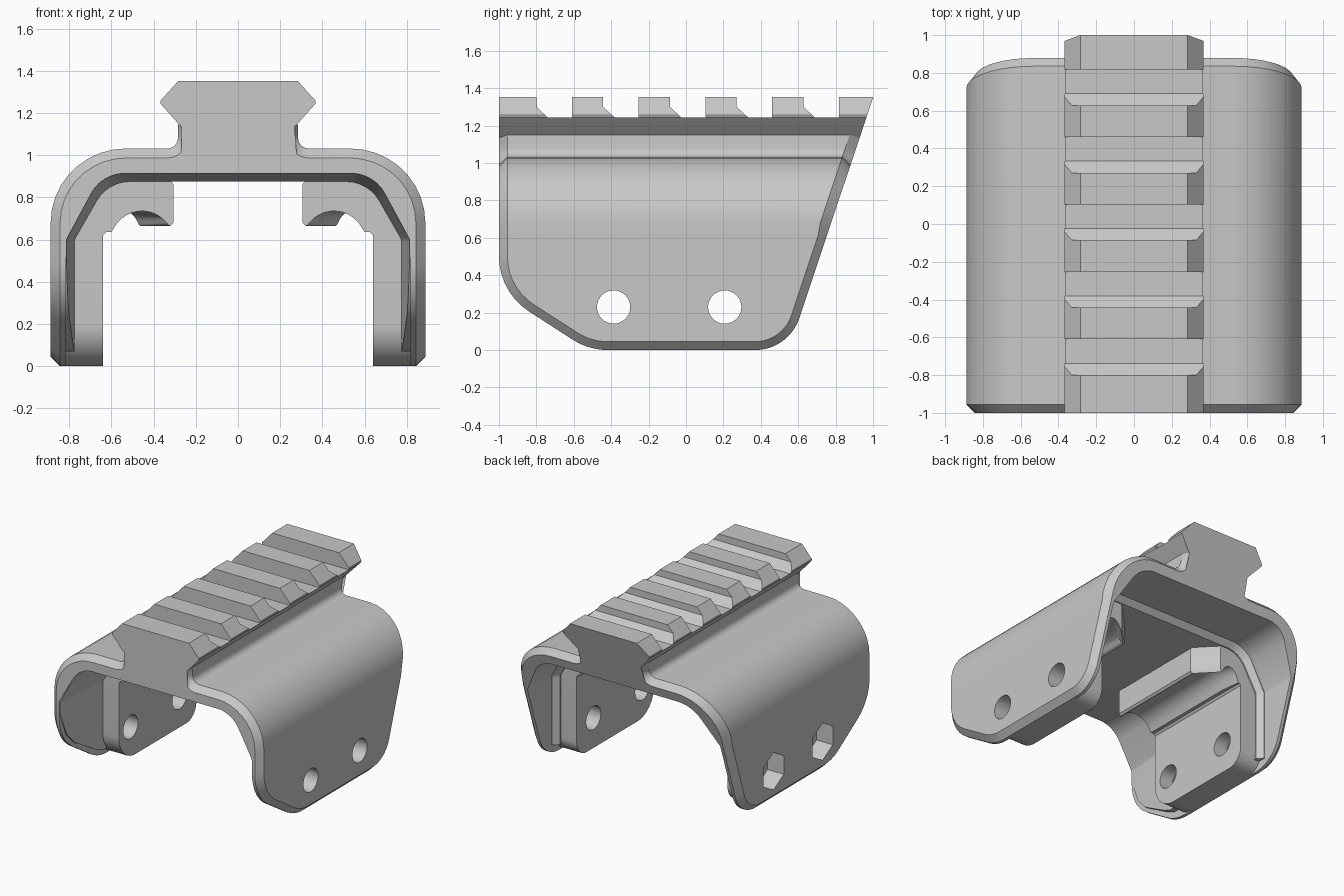
import bpy, bmesh
from math import sin, cos, tan, pi, radians
from mathutils import Vector

cube = bpy.data.objects.get("Cube")
if cube:
    bpy.data.objects.remove(cube, do_unlink=True)

grey = bpy.data.materials.new("plain_grey")
grey.use_nodes = True
COLOUR = (0.58, 0.58, 0.58, 1)
grey.diffuse_color = COLOUR
for node in grey.node_tree.nodes:
    if node.type == 'BSDF_PRINCIPLED':
        node.inputs["Base Color"].default_value = COLOUR

C = 0.045          # edge chamfer


def back_y(z):
    """Slanted rear plane."""
    return 1 - 0.334 * (1.35 - z)


def fillet(points, radii, n):
    """Round the inner corners of an open 2D path."""
    pts = [Vector(p) for p in points]
    out = [pts[0]]
    for p, q, r, rad in zip(pts, pts[1:], pts[2:], radii):
        u, v = (p - q).normalized(), (r - q).normalized()
        half = u.angle(v) / 2
        mid = q + (u + v).normalized() * rad / sin(half)
        a, b = q + u * rad / tan(half) - mid, q + v * rad / tan(half) - mid
        out += [mid + a.lerp(b, i / n).normalized() * rad for i in range(n + 1)]
    return out + [pts[-1]]


def inset(path, side):
    """Shift a path inwards by the chamfer, dropping its last point."""
    out = []
    for i, p in enumerate(path[:-1]):
        t = (path[i + 1] - p).normalized()
        if i:
            t = (t + (p - path[i - 1]).normalized()).normalized()
        out.append(p + Vector((-t.y, t.x)) * C * side)
    return out


def loft(name, rings, strip_caps=False):
    """Skin closed rings of 3D points and cap both ends."""
    bm = bmesh.new()
    rows = [[bm.verts.new(p) for p in ring] for ring in rings]
    n = len(rows[0])
    for a, b in zip(rows, rows[1:]):
        for i in range(n):
            j = (i + 1) % n
            bm.faces.new((a[i], a[j], b[j], b[i]))
    for end in (rows[0], rows[-1]):
        if strip_caps:
            for i in range(n // 2 - 1):
                bm.faces.new((end[i], end[i + 1], end[n - 2 - i], end[n - 1 - i]))
        else:
            bm.faces.new(end)
    bmesh.ops.recalc_face_normals(bm, faces=bm.faces)
    mesh = bpy.data.meshes.new(name)
    bm.to_mesh(mesh)
    bm.free()
    mesh.materials.append(grey)
    ob = bpy.data.objects.new(name, mesh)
    bpy.context.collection.objects.link(ob)
    return ob


def activate(ob):
    bpy.ops.object.select_all(action='DESELECT')
    ob.select_set(True)
    bpy.context.view_layer.objects.active = ob


def cut(ob, cutters):
    activate(ob)
    for c in cutters:
        mod = ob.modifiers.new("cut", 'BOOLEAN')
        mod.operation = 'DIFFERENCE'
        mod.solver = 'EXACT'
        mod.object = c
        bpy.ops.object.modifier_apply(modifier=mod.name)


# Shell side walls, from the bottom edge up
front = fillet([(-1, .6), (-1, .31), (-.52, 0), (0, 0)], [.35, .35], 7)
back = fillet([(back_y(.6), .6), (back_y(0), 0), (0, 0)], [.25], 15)
half = []
for f, fi, b, bi in reversed(list(zip(front, inset(front, 1), back, inset(back, -1)))):
    half.append([(.888, *fi), (.888 - C, *f), (.818, *f),
                 (.818, *b), (.888 - C, *b), (.888, *bi)])

# Shell shoulders, flat top and neck: outer, chamfered and inner section points
inner = fillet([(.818, .61), (.645, .915), (.5, .915)], [.2], 8)[:-1]
section = []
for i, p in enumerate(inner):
    a = pi / 2 * i / (len(inner) - 1)
    ca, sa = cos(a), sin(a)
    section.append(((.53 + .358 * ca, .68 + .352 * sa),
                    (.53 + (.358 - C) * ca, .68 + (.352 - C) * sa), tuple(p)))
for i in range(7):
    a = -pi / 2 - pi / 2 * i / 6
    ca, sa = cos(a), sin(a)
    x = .335 + .05 * ca
    section.append(((x, 1.082 + .05 * sa),
                    (.335 + (.05 + C) * ca, 1.082 + (.05 + C) * sa), (x, .915)))
section.append(((.283, 1.15), (.268, 1.135), (.27, .915)))
section.append(((0, 1.15), (0, 1.135), (0, .915)))
for (xo, zo), (xb, zb), (xi, zi) in section:
    half.append([(xo, -1 + C, zo), (xb, -1, zb), (xi, -1, zi),
                 (xi, back_y(zi), zi), (xb, back_y(zb), zb),
                 (xo, back_y(zo) - C * 1.3, zo)])
mirrored = [[(-x, y, z) for x, y, z in ring] for ring in reversed(half[:-1])]
shell = loft("shell", half + mirrored, strip_caps=True)

# Top rail with cross slots
right = [(.268, 1.135), (.283, 1.15), (.368, 1.245), (.368, 1.258), (.283, 1.352)]
outline = right + [(-x, z) for x, z in reversed(right)]
rail = loft("top_rail", [[(x, -1, z) for x, z in outline],
                         [(x, back_y(z), z) for x, z in outline]])
slots = []
for k in range(5):
    y = -.8 + .357 * k
    slot = [(y, 1.5), (y, 1.30), (y + .062, 1.243), (y + .19, 1.243), (y + .19, 1.5)]
    slots.append(loft("slot_cutter", [[(x, *p) for p in slot] for x in (-.6, .6)]))
cut(rail, slots)


# Inner liner that thickens slowly from the front and stops at a rear step
def liner_ring(y, bottom, thickness):
    wall, corner, top = .815 - thickness, .645 - .7 * thickness, .915 - thickness
    inside = fillet([(wall, bottom), (wall, .6), (corner, top), (.3, top)], [.05, .18], 6)
    outside = [(.3, .95), (.6, .95), (.83, .65), (.83, bottom)]
    side = [tuple(p) for p in reversed(inside)] + outside[::-1]
    # the left half runs the opposite way, so the closed ring goes inside then outside
    n = len(inside)
    left_in = [(-x, z) for x, z in reversed(side[:n])]
    left_out = [(-x, z) for x, z in reversed(side[n:])]
    return [(x, y, z) for x, z in left_in + side + left_out]


liner = loft("inner_liner", [liner_ring(*station) for station in (
    (-.995, .52, .001), (-.92, .33, .008), (-.83, .235, .015), (-.6, .1, .034),
    (-.53, .07, .04), (.42, .07, .04), (.46, .07, 0))])

# Clamp pads and grooved ledges on both sides
FRONT, REAR = -.53, .41
arc = [(.455 + .15 * cos(radians(a)), .585 + .15 * sin(radians(a)))
       for a in range(30, 146, 5)]
ledge = [(.64, .62), (.625, .635), (.6, .635)] + arc + [
    (.32, .665), (.305, .68), (.305, .86), (.325, .89), (.6, .9), (.82, .62)]
tapered = [(min(x, .64) - .45 * min(x - .64, 0) + max(x - .64, 0), z) for x, z in ledge]
pad = fillet([(FRONT, .62), (FRONT, 0), (REAR, 0), (REAR, .62)], [.2, .12], 8)
pads, ledges = [], []
for s, side in ((1, "left"), (-1, "right")):
    pads.append(loft(side + "_pad", [[(s * x, *p) for p in pad] for x in (.64, .82)]))
    ledges.append(loft(side + "_ledge", [
        [(s * x, y, z) for x, z in shape]
        for y, shape in ((FRONT, ledge), (.26, ledge), (REAR, tapered))]))


# Bolt holes, with hexagonal nut pockets on one side
def bore(y, radius, sides, x0, x1):
    ring = [(y + radius * sin(2 * pi * i / sides), .23 + radius * cos(2 * pi * i / sides))
            for i in range(sides)]
    return loft("bore_cutter", [[(x, *p) for p in ring] for x in (x0, x1)])


bores = []
for y in (-.387, .207):
    bores += [bore(y, .089, 32, -1.2, 1.2), bore(y, .143, 6, -1.3, -.75)]
for ob in [shell, liner] + pads:
    cut(ob, bores)

for c in slots + bores:
    bpy.data.objects.remove(c, do_unlink=True)
for ob in [shell, rail, liner] + pads + ledges:
    activate(ob)
    bpy.ops.object.shade_smooth_by_angle(angle=radians(30))
